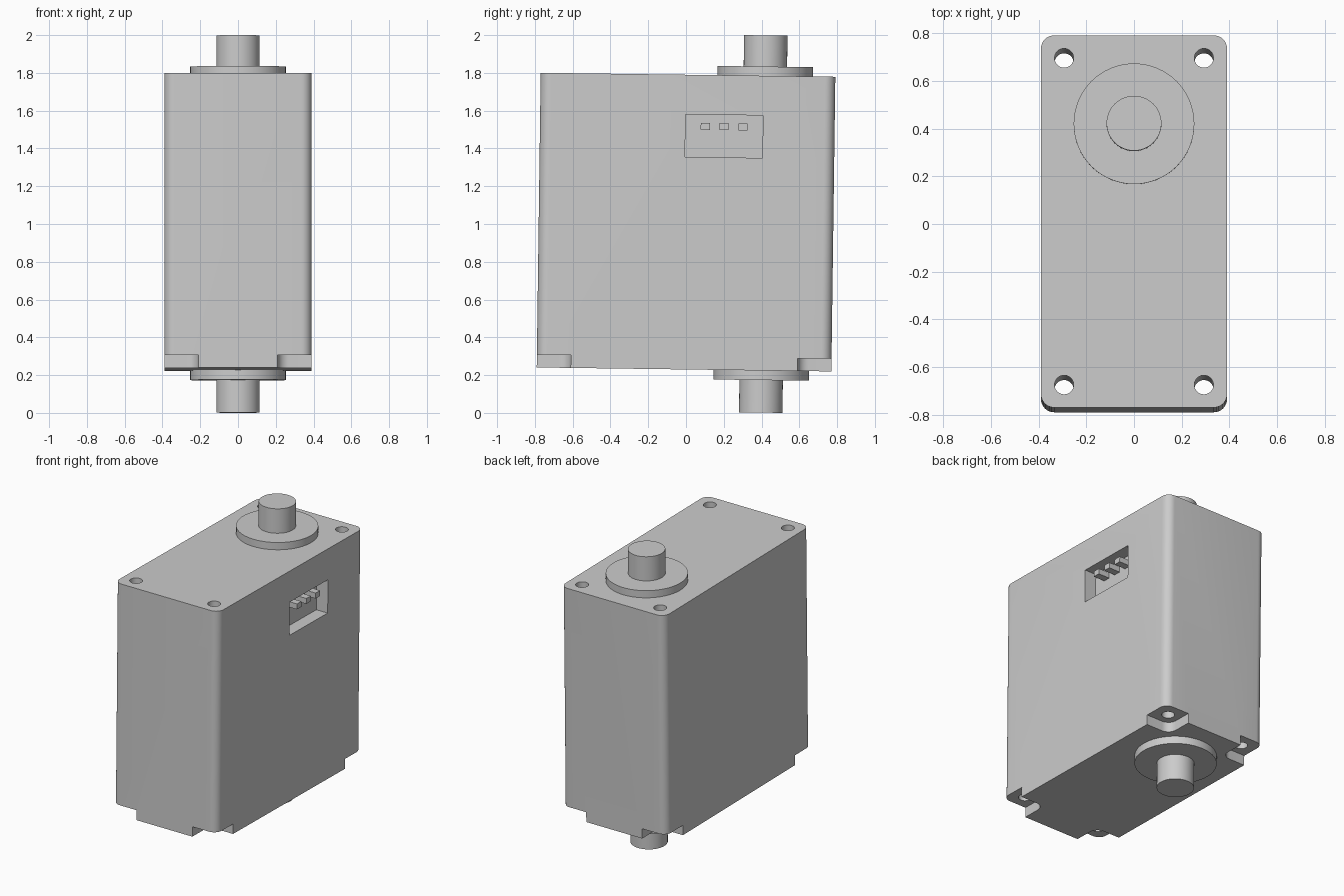
import bpy, bmesh, math
from mathutils import Matrix, Vector

default = bpy.data.objects.get("Cube")
if default:
    bpy.data.objects.remove(default, do_unlink=True)

grey = bpy.data.materials.new("plain grey")
grey.use_nodes = True
colour = (0.6, 0.6, 0.6, 1)
grey.diffuse_color = colour
grey.node_tree.nodes["Principled BSDF"].inputs["Base Color"].default_value = colour


def finish(name, bm):
    mesh = bpy.data.meshes.new(name)
    bmesh.ops.recalc_face_normals(bm, faces=bm.faces)
    bm.to_mesh(mesh)
    bm.free()
    mesh.materials.append(grey)
    obj = bpy.data.objects.new(name, mesh)
    bpy.context.collection.objects.link(obj)
    return obj


def box(name, low, high, radius=0):
    """Box between two corners, with optional rounded vertical edges."""
    low, high = Vector(low), Vector(high)
    bm = bmesh.new()
    bmesh.ops.create_cube(bm, size=1)
    bmesh.ops.scale(bm, vec=high - low, verts=bm.verts)
    bmesh.ops.translate(bm, vec=(low + high) / 2, verts=bm.verts)
    if radius:
        upright = [e for e in bm.edges
                   if abs(e.verts[0].co.z - e.verts[1].co.z) > 0.01]
        bmesh.ops.bevel(bm, geom=upright, offset=radius, segments=8,
                        profile=0.5, affect='EDGES')
    return finish(name, bm)


def cylinder(name, x, y, radius, bottom, top, sides=64):
    bm = bmesh.new()
    bmesh.ops.create_cone(bm, cap_ends=True, segments=sides, radius1=radius,
                          radius2=radius, depth=top - bottom)
    bmesh.ops.translate(bm, vec=(x, y, (top + bottom) / 2), verts=bm.verts)
    return finish(name, bm)


def cut(target, cutter):
    mod = target.modifiers.new("cut", 'BOOLEAN')
    mod.operation = 'DIFFERENCE'
    mod.solver = 'EXACT'
    mod.object = cutter
    bpy.context.view_layer.objects.active = target
    bpy.ops.object.modifier_apply(modifier=mod.name)
    bpy.data.objects.remove(cutter, do_unlink=True)


# Housing with rounded upright edges
W, D, BOTTOM, TOP = 0.39, 0.78, 0.23, 1.79
housing = box("housing", (-W, -D, BOTTOM), (W, D, TOP), 0.055)

# Corner notches under the housing and the screw holes through them
for sx in (-1, 1):
    for sy in (-1, 1):
        xs = sorted((sx * 0.21, sx * 0.6))
        ys = sorted((sy * 0.6, sy * 1.0))
        cut(housing, box("notch_cutter", (xs[0], ys[0], 0.1),
                         (xs[1], ys[1], 0.297), 0.06))
        cut(housing, cylinder("hole_cutter", sx * 0.293, sy * 0.685,
                              0.04, 0.1, 1.95, 32))

# Connector socket in the left side
cut(housing, box("socket_cutter", (0.305, -0.01, 1.355), (0.5, 0.4, 1.58)))
parts = [housing]
for i in range(3):
    y = 0.095 + 0.1 * i
    parts.append(box("connector_pin", (0.295, y - 0.024, 1.5),
                     (0.388, y + 0.024, 1.537)))

# Collars and output shafts on both ends
AXIS = 0.409
parts += [
    cylinder("top_collar", 0, AXIS, 0.253, TOP - 0.01, 1.839),
    cylinder("top_shaft", 0, AXIS, 0.115, 1.83, 2.004),
    cylinder("bottom_collar", 0, AXIS, 0.253, 0.179, BOTTOM + 0.01),
    cylinder("bottom_shaft", 0, AXIS, 0.115, 0.007, 0.19),
]

# The whole unit leans slightly towards the back
pivot = Matrix.Translation((0, 0, 1))
lean = pivot @ Matrix.Rotation(-0.0135, 4, 'X') @ pivot.inverted()
bpy.ops.object.select_all(action='DESELECT')
for part in parts:
    part.data.transform(lean)
    part.select_set(True)
bpy.context.view_layer.objects.active = housing
bpy.ops.object.shade_smooth_by_angle(angle=math.radians(30))
